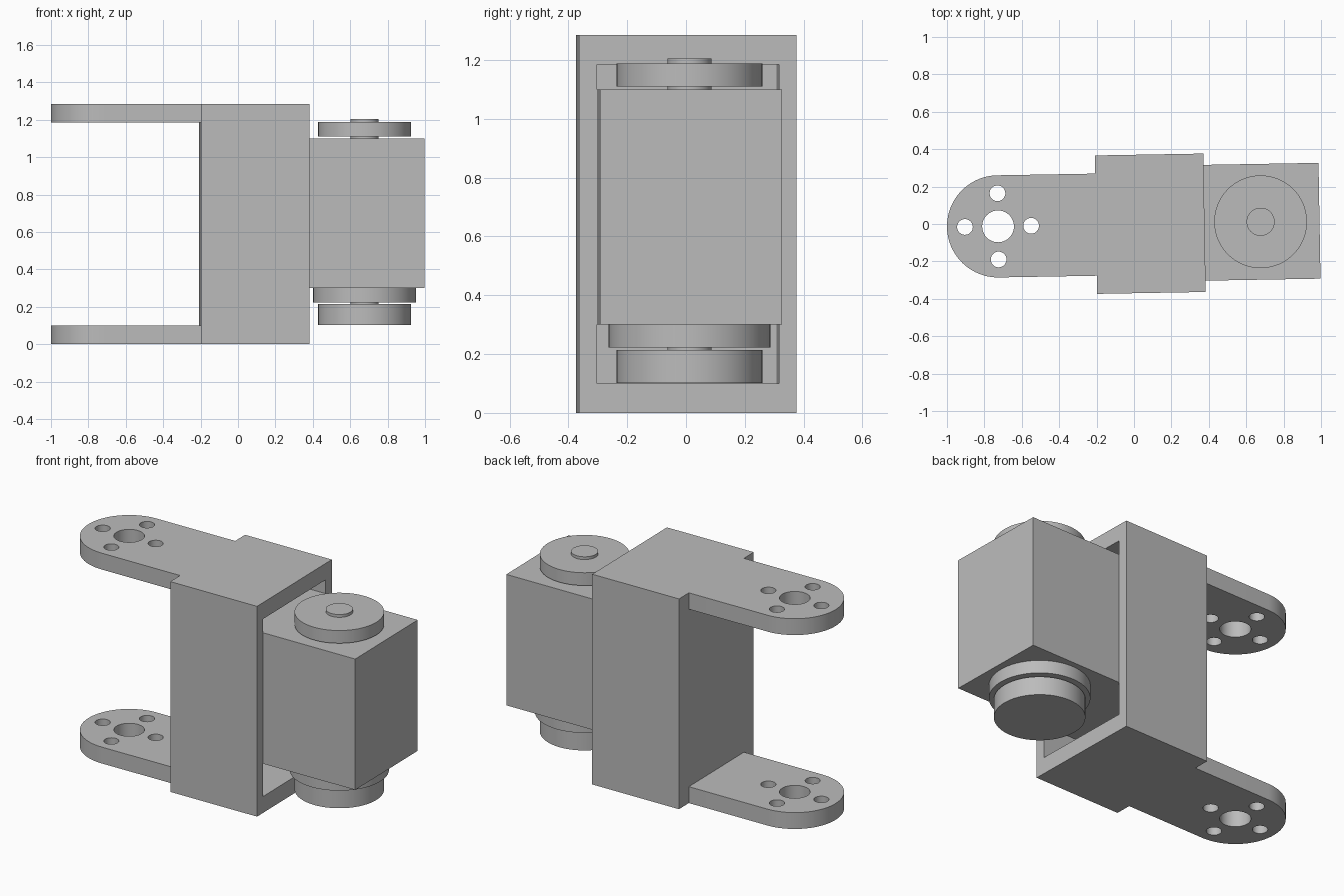
import bpy
import bmesh
import math
from mathutils import Matrix

cube = bpy.data.objects.get("Cube")
if cube:
    bpy.data.objects.remove(cube, do_unlink=True)

gray = bpy.data.materials.new("plain gray")
gray.use_nodes = True
gray.diffuse_color = (0.5, 0.5, 0.5, 1)
gray.node_tree.nodes["Principled BSDF"].inputs["Base Color"].default_value = (0.5, 0.5, 0.5, 1)

TILT = Matrix.Rotation(math.radians(1), 4, "Z")
ARM_X, ARM_R = -0.727, 0.273
AXIS_X = 0.677
HEIGHT, WALL = 1.285, 0.1


def finish(name, bm):
    bmesh.ops.recalc_face_normals(bm, faces=bm.faces)
    mesh = bpy.data.meshes.new(name)
    bm.to_mesh(mesh)
    bm.free()
    obj = bpy.data.objects.new(name, mesh)
    bpy.context.collection.objects.link(obj)
    mesh.materials.append(gray)
    obj.matrix_world = TILT
    return obj


def prism(name, outline, z0, z1):
    bm = bmesh.new()
    face = bm.faces.new([bm.verts.new((x, y, z0)) for x, y in outline])
    new = bmesh.ops.extrude_face_region(bm, geom=[face])["geom"]
    verts = [v for v in new if isinstance(v, bmesh.types.BMVert)]
    bmesh.ops.translate(bm, vec=(0, 0, z1 - z0), verts=verts)
    return finish(name, bm)


def box(name, x0, x1, half_y, z0, z1):
    return prism(name, [(x0, -half_y), (x1, -half_y), (x1, half_y), (x0, half_y)], z0, z1)


def arc(cx, cy, r, start, end, steps):
    angles = [math.radians(start + (end - start) * i / steps) for i in range(steps + 1)]
    return [(cx + r * math.cos(a), cy + r * math.sin(a)) for a in angles]


def disc(name, x, y, r, z0, z1, sides=64):
    return prism(name, arc(x, y, r, 0, 360, sides)[:-1], z0, z1)


def combine(target, tool, operation):
    mod = target.modifiers.new(operation.lower(), "BOOLEAN")
    mod.operation = operation
    mod.solver = "EXACT"
    mod.object = tool
    bpy.context.view_layer.objects.active = target
    bpy.ops.object.modifier_apply(modifier=mod.name)
    bpy.data.objects.remove(tool, do_unlink=True)


def smooth(obj):
    bpy.ops.object.select_all(action="DESELECT")
    obj.select_set(True)
    bpy.context.view_layer.objects.active = obj
    bpy.ops.object.shade_smooth_by_angle(angle=math.radians(30))


# Bracket: a box with a deep pocket open towards the motor
bracket = box("bracket", -0.203, 0.377, 0.37, 0, HEIGHT)
combine(bracket, box("pocket", -0.1, 0.5, 0.31, WALL, HEIGHT - WALL), "DIFFERENCE")

# Two rounded arms, each with a shaft hole and four screw holes
arm_outline = arc(ARM_X, 0, ARM_R, 90, 270, 40) + [(-0.15, -ARM_R), (-0.15, ARM_R)]
for z in (0, HEIGHT - WALL):
    arm = prism("arm", arm_outline, z, z + WALL)
    holes = [(ARM_X, 0, 0.085)]
    for i in range(4):
        a = math.pi / 2 * i
        holes.append((ARM_X + 0.177 * math.cos(a), 0.177 * math.sin(a), 0.042))
    for x, y, r in holes:
        combine(arm, disc("hole", x, y, r, z - 0.1, z + 0.2, 40), "DIFFERENCE")
    combine(bracket, arm, "UNION")
smooth(bracket)

# Motor body held in the pocket
box("motor_body", -0.02, 0.992, 0.3095, 0.3, 1.1)

# Turning discs and shafts on the motor axis
for name, r, z0, z1 in [
    ("upper_shaft", 0.075, 1.09, 1.205),
    ("upper_disc", 0.248, 1.11, 1.188),
    ("lower_collar", 0.275, 0.222, 0.3),
    ("lower_shaft", 0.075, 0.2, 0.23),
    ("lower_disc", 0.248, 0.102, 0.214),
]:
    smooth(disc(name, AXIS_X, 0, r, z0, z1))
